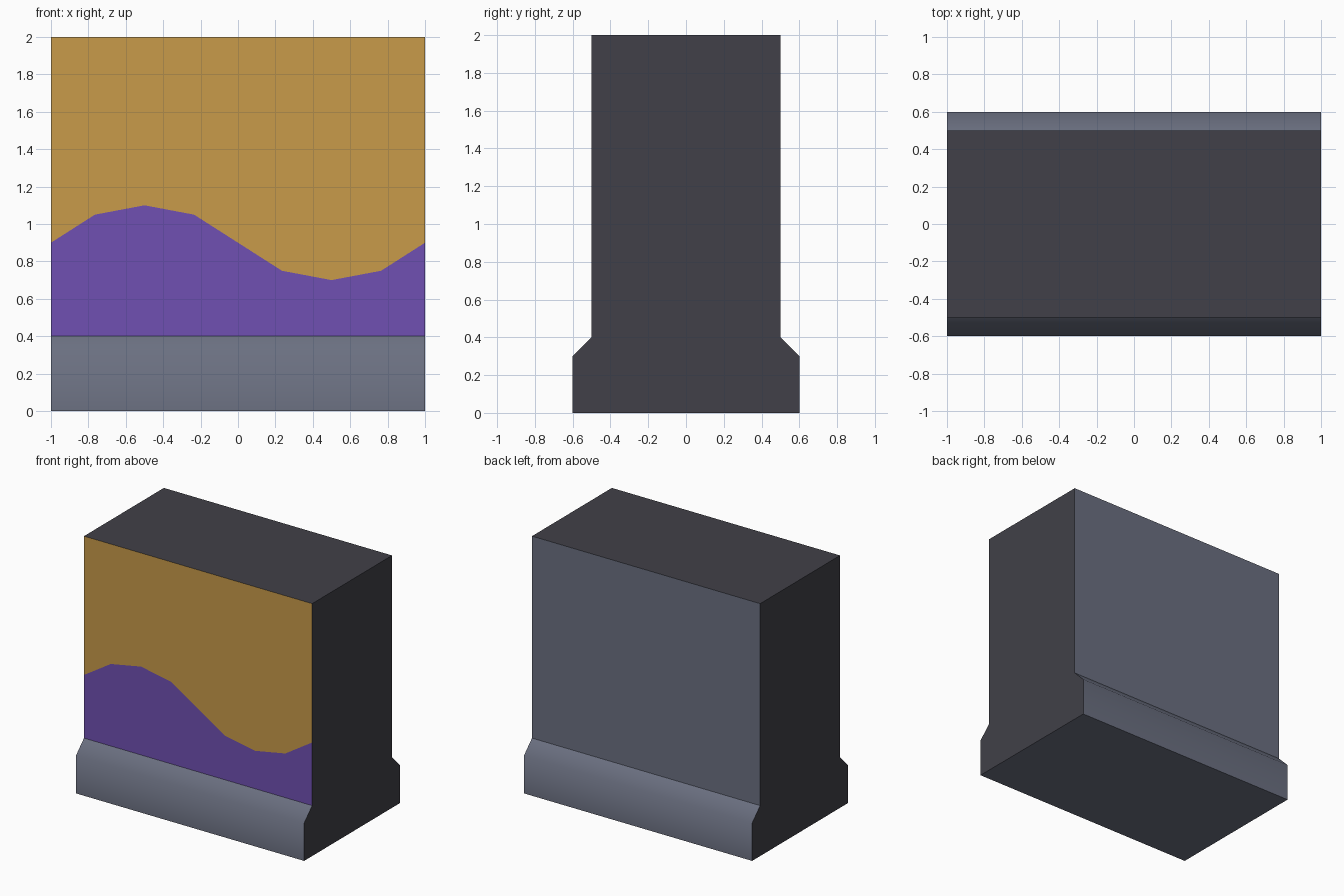
import bpy, bmesh

if "Cube" in bpy.data.objects:
    bpy.data.objects.remove(bpy.data.objects["Cube"])


def material(name, rgb):
    """Flat material from an sRGB 0-255 colour."""
    def lin(c):
        c /= 255
        return c / 12.92 if c <= 0.04045 else ((c + 0.055) / 1.055) ** 2.4
    m = bpy.data.materials.new(name)
    m.diffuse_color = (*[lin(c) for c in rgb], 1)
    m.use_nodes = True
    m.node_tree.nodes["Principled BSDF"].inputs["Base Color"].default_value = m.diffuse_color
    return m


GREY, DARK, OCHRE, PURPLE = range(4)
mats = [material("slate grey", (107, 112, 129)), material("dark end grey", (65, 64, 72)),
        material("ochre paint", (200, 155, 74)), material("purple paint", (112, 80, 178))]

bm = bmesh.new()

# End profile (y, z): front bottom up over the top and down the back
profile = [(-.6, 0), (-.6, .3), (-.5, .4), (-.5, .9), (-.5, 2),
           (.5, 2), (.5, .4), (.6, .3), (.6, 0)]
left = [bm.verts.new((-1, y, z)) for y, z in profile]
right = [bm.verts.new((1, y, z)) for y, z in profile]


def face(verts, mat, smooth=False):
    f = bm.faces.new(verts)
    f.material_index = mat
    f.smooth = smooth


# End caps
face(left, DARK)
face(right[::-1], DARK)

# Lengthwise strips: plinth, top, back and underside
for i in range(len(profile)):
    if i in (2, 3):
        continue  # the painted front is built below
    j = (i + 1) % len(profile)
    face((left[i], right[i], right[j], left[j]),
         DARK if i == 4 else GREY, smooth=i in (0, 1, 6, 7))

# Painted front split by a wavy line
wave = [(-.765, 1.05), (-.5, 1.1), (-.235, 1.05), (0, .9),
        (.235, .75), (.5, .7), (.765, .75)]
line = [left[3]] + [bm.verts.new((x, -.5, z)) for x, z in wave] + [right[3]]
face([left[2], right[2]] + line[::-1], PURPLE)
face(line + [right[4], left[4]], OCHRE)

bmesh.ops.recalc_face_normals(bm, faces=bm.faces)

# Only the plinth shoulder (between two smooth faces) stays soft
for e in bm.edges:
    e.smooth = all(f.smooth for f in e.link_faces)

mesh = bpy.data.meshes.new("wall_segment")
bm.to_mesh(mesh)
bm.free()
for m in mats:
    mesh.materials.append(m)
bpy.context.collection.objects.link(bpy.data.objects.new("wall_segment", mesh))
